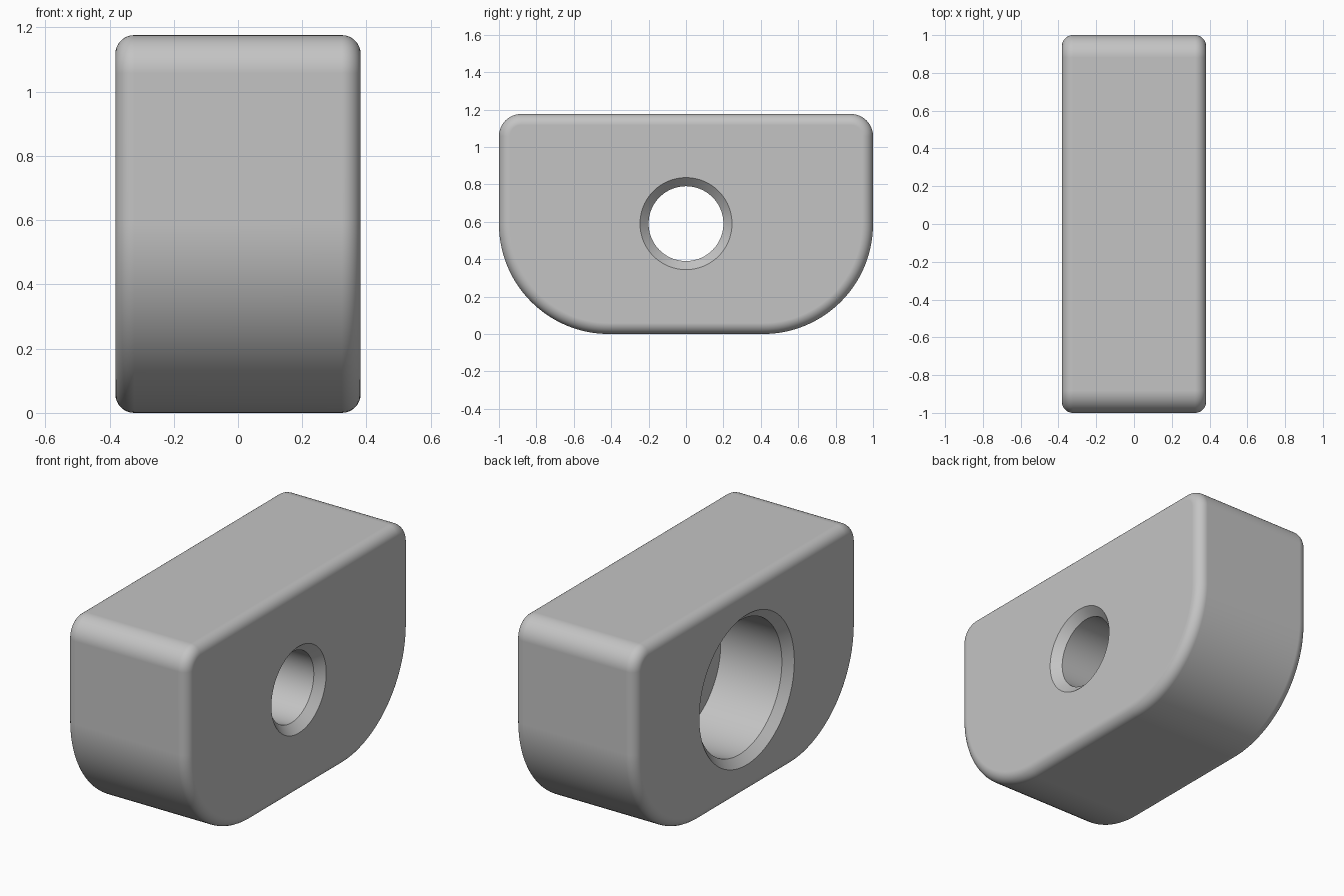
import bpy, bmesh
from math import pi, sin, cos, radians

cube = bpy.data.objects.get("Cube")
if cube:
    bpy.data.objects.remove(cube, do_unlink=True)

HALF_X, HEIGHT = 0.382, 1.176
TOP_R, BOTTOM_R, FILLET = 0.118, 0.588, 0.059
HOLE_Z, HOLE_R, BORE_R = 0.59, 0.2, 0.38
BORE_DEPTH, CHAMFER = 0.43, 0.046

grey = bpy.data.materials.new("plain grey")
grey.use_nodes = True
grey.diffuse_color = (0.55, 0.55, 0.55, 1)
grey.node_tree.nodes["Principled BSDF"].inputs["Base Color"].default_value = grey.diffuse_color


def outline(inset):
    """Side outline (y, z): small round top corners, large round bottom corners."""
    points = []
    corners = [(1, 1, TOP_R, 0), (-1, 1, TOP_R, 1), (-1, -1, BOTTOM_R, 2), (1, -1, BOTTOM_R, 3)]
    for sy, sz, r, quarter in corners:
        cy = sy * (1 - r)
        cz = HEIGHT - r if sz > 0 else r
        steps = 12 if sz > 0 else 32
        for i in range(steps + 1):
            a = (quarter + i / steps) * pi / 2
            points.append((cy + (r - inset) * cos(a), cz + (r - inset) * sin(a)))
    return points


def circle(r, n=96):
    return [(r * cos(2 * pi * i / n), HOLE_Z + r * sin(2 * pi * i / n)) for i in range(n)]


def loft(name, sections):
    """Closed solid through (x, outline) sections along x."""
    bm = bmesh.new()
    rings = [[bm.verts.new((x, y, z)) for y, z in pts] for x, pts in sections]
    for a, b in zip(rings, rings[1:]):
        for i in range(len(a)):
            j = (i + 1) % len(a)
            bm.faces.new((a[i], a[j], b[j], b[i]))
    bm.faces.new(rings[0])
    bm.faces.new(rings[-1])
    bmesh.ops.recalc_face_normals(bm, faces=bm.faces)
    mesh = bpy.data.meshes.new(name)
    bm.to_mesh(mesh)
    bm.free()
    mesh.materials.append(grey)
    obj = bpy.data.objects.new(name, mesh)
    bpy.context.collection.objects.link(obj)
    return obj


# Block with a rounded edge around both side faces
edge = [(FILLET * (1 - cos(i * pi / 16)), FILLET * (1 - sin(i * pi / 16))) for i in range(9)]
sections = [(-HALF_X + dx, outline(inset)) for dx, inset in edge]
sections += [(HALF_X - dx, outline(inset)) for dx, inset in reversed(edge)]
block = loft("block", sections)

# Stepped hole: wide counterbore on one side, narrow on the other, both chamfered
over = 0.05
floor_x = -HALF_X + BORE_DEPTH
cutter = loft("hole_cutter", [
    (-HALF_X - over, circle(BORE_R + CHAMFER + over)),
    (-HALF_X + CHAMFER, circle(BORE_R)),
    (floor_x, circle(BORE_R)),
    (floor_x, circle(HOLE_R)),
    (HALF_X - CHAMFER, circle(HOLE_R)),
    (HALF_X + over, circle(HOLE_R + CHAMFER + over)),
])
cutter.hide_render = True

bpy.ops.object.select_all(action="DESELECT")
block.select_set(True)
bpy.context.view_layer.objects.active = block
cut = block.modifiers.new("stepped_hole", "BOOLEAN")
cut.operation = "DIFFERENCE"
cut.solver = "EXACT"
cut.object = cutter
bpy.ops.object.modifier_apply(modifier=cut.name)
bpy.data.objects.remove(cutter, do_unlink=True)

# Smooth rounds, crisp hole edges, flat faces kept flat
bpy.ops.object.shade_smooth_by_angle(angle=radians(30))
normals = block.modifiers.new("weighted_normals", "WEIGHTED_NORMAL")
normals.keep_sharp = True
